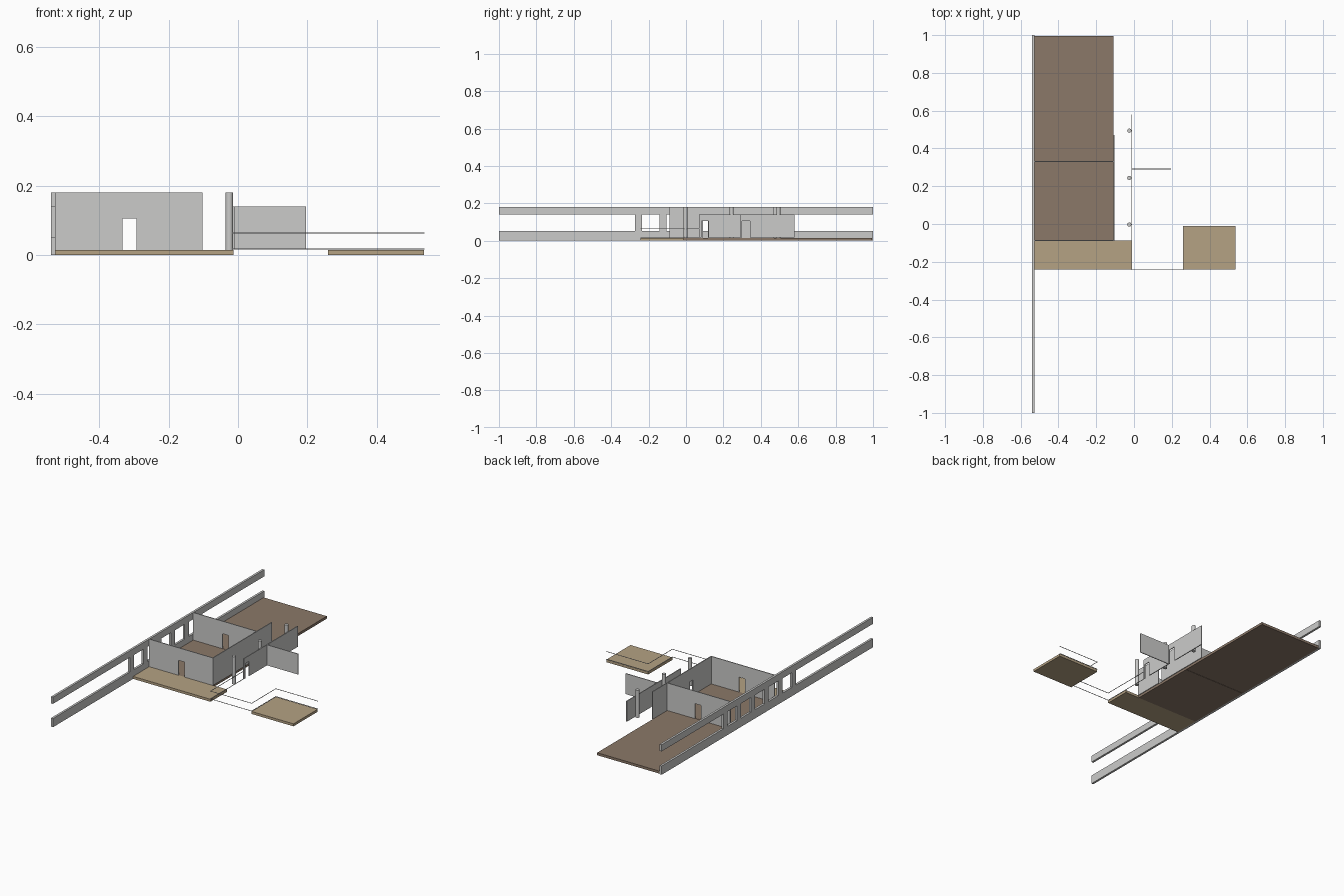
import bpy
import bmesh
from mathutils import Vector, Matrix

old = bpy.data.objects.get("Cube")
if old:
    bpy.data.objects.remove(old, do_unlink=True)


def material(name, rgb):
    m = bpy.data.materials.new(name)
    m.use_nodes = True
    m.diffuse_color = (*rgb, 1)
    m.node_tree.nodes["Principled BSDF"].inputs["Base Color"].default_value = (*rgb, 1)
    return m


GREY = material("wall grey", (0.60, 0.60, 0.59))
BROWN = material("floor brown", (0.26, 0.19, 0.14))
TAN = material("terrace tan", (0.46, 0.36, 0.23))


def finish(name, bm, mat):
    mesh = bpy.data.meshes.new(name)
    bm.to_mesh(mesh)
    bm.free()
    mesh.materials.append(mat)
    obj = bpy.data.objects.new(name, mesh)
    bpy.context.scene.collection.objects.link(obj)
    return obj


def add_box(bm, x, y, z):
    lo, hi = Vector((x[0], y[0], z[0])), Vector((x[1], y[1], z[1]))
    mat = Matrix.Translation((lo + hi) / 2) @ Matrix.Diagonal((*(hi - lo), 1))
    bmesh.ops.create_cube(bm, size=1, matrix=mat)


def box(name, x, y, z, mat):
    bm = bmesh.new()
    add_box(bm, x, y, z)
    return finish(name, bm, mat)


def wall(name, axis, span, pos, z, doors=(), thick=0.005, door_top=0.105):
    """Upright wall along an axis, with full-height door gaps under a lintel."""
    bm = bmesh.new()

    def piece(a, b, zz):
        across = (pos - thick / 2, pos + thick / 2)
        if axis == "x":
            add_box(bm, (a, b), across, zz)
        else:
            add_box(bm, across, (a, b), zz)

    start = span[0]
    for a, b in doors:
        piece(start, a, z)
        piece(a, b, (door_top, z[1]))
        start = b
    piece(start, span[1], z)
    return finish(name, bm, GREY)


# Floor slabs and terraces
FLOOR = 0.015
box("inner_floor", (-0.526, -0.108), (-0.087, 0.328), (0, FLOOR), BROWN)
box("rear_floor", (-0.526, -0.108), (0.33, 0.995), (0, FLOOR), BROWN)
box("front_terrace", (-0.526, -0.013), (-0.242, -0.087), (0, FLOOR), TAN)
box("side_terrace", (0.26, 0.537), (-0.242, -0.013), (0, FLOOR), TAN)

# Long boundary wall: two beams and a row of piers framing five windows
LONG = (-0.539, -0.526)
box("lower_beam", LONG, (-1, 1), (0, 0.052), GREY)
box("upper_beam", LONG, (-1, 1), (0.14, 0.18), GREY)
for i in range(6):
    y = -0.273 + 0.13 * i
    box(f"window_pier_{i + 1}", LONG, (y, y + 0.039), (0.052, 0.14), GREY)

# Room walls
TALL = (FLOOR, 0.18)
door = [(-0.333, -0.293)]
wall("front_wall", "x", (-0.526, -0.103), -0.087, TALL, door)
wall("rear_wall", "x", (-0.526, -0.108), 0.33, TALL, door)
wall("side_wall", "y", (-0.0845, 0.47), -0.106, TALL, [(0.09, 0.118)])

# Low partition and the panel branching from it
LOW = (0.017, 0.14)
wall("partition", "y", (0.07, 0.58), -0.012, LOW, [(0.083, 0.12), (0.3, 0.343)])
wall("branch_panel", "x", (-0.0095, 0.196), 0.29, LOW)

# Round columns
for i, y in enumerate((-0.003, 0.244, 0.494)):
    bm = bmesh.new()
    bmesh.ops.create_cone(bm, cap_ends=True, segments=24, radius1=0.011, radius2=0.011,
                          depth=0.165, matrix=Matrix.Translation((-0.025, y, 0.0975)))
    col = finish(f"column_{i + 1}", bm, GREY)
    for p in col.data.polygons:
        p.use_smooth = len(p.vertices) == 4

# Thin rails stepping round the terraces
path = [(-0.013, 0.07), (-0.013, -0.242), (0.26, -0.242), (0.26, -0.013), (0.537, -0.013)]
R = 0.0012
for name, z in (("lower_rail", 0.0175), ("upper_rail", 0.064)):
    bm = bmesh.new()
    for (ax, ay), (bx, by) in zip(path, path[1:]):
        add_box(bm, (min(ax, bx) - R, max(ax, bx) + R),
                (min(ay, by) - R, max(ay, by) + R), (z - R, z + R))
    finish(name, bm, GREY)
